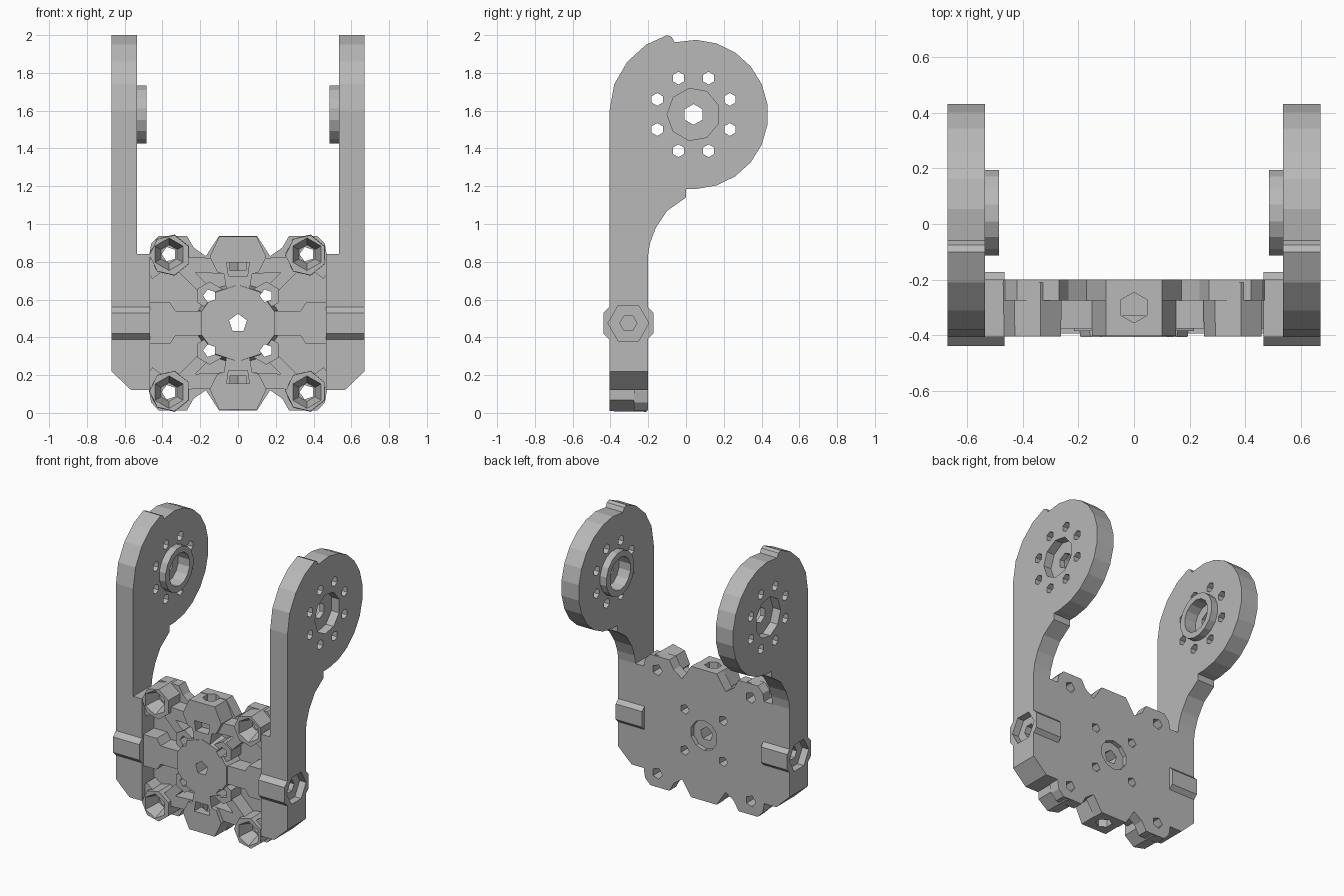
import bpy, bmesh
from math import sin, cos, pi, radians
from mathutils import Vector

if "Cube" in bpy.data.objects:
    bpy.data.objects.remove(bpy.data.objects["Cube"], do_unlink=True)

grey = bpy.data.materials.new("plain grey")
grey.use_nodes = True
tone = (0.48, 0.48, 0.48, 1)
grey.diffuse_color = tone
grey.node_tree.nodes["Principled BSDF"].inputs["Base Color"].default_value = tone

FRONT, BACK, MID = -0.405, -0.2, 0.475
FLOOR = -0.275
AXIS = {"x": lambda u, v, w: (w, u, v),
        "y": lambda u, v, w: (u, w, v),
        "z": lambda u, v, w: (u, v, w)}


def ngon(cu, cv, r, n, turn=0.5):
    """Regular polygon points around a centre."""
    return [(cu + r * cos(2 * pi * (i + turn) / n),
             cv + r * sin(2 * pi * (i + turn) / n)) for i in range(n)]


def prism(name, pts, axis, a, b, taper=1.0):
    """Extrude a profile along an axis from a to b, scaling the far end."""
    bm = bmesh.new()
    cu = sum(p[0] for p in pts) / len(pts)
    cv = sum(p[1] for p in pts) / len(pts)
    near = [bm.verts.new(AXIS[axis](u, v, a)) for u, v in pts]
    far = [bm.verts.new(AXIS[axis](cu + (u - cu) * taper, cv + (v - cv) * taper, b))
           for u, v in pts]
    bm.faces.new(near)
    bm.faces.new(far[::-1])
    for i in range(len(pts)):
        j = (i + 1) % len(pts)
        bm.faces.new((near[i], near[j], far[j], far[i]))
    bmesh.ops.recalc_face_normals(bm, faces=bm.faces)
    mesh = bpy.data.meshes.new(name)
    bm.to_mesh(mesh)
    bm.free()
    mesh.materials.append(grey)
    obj = bpy.data.objects.new(name, mesh)
    bpy.context.collection.objects.link(obj)
    return obj


def combine(obj, others, operation):
    """Apply booleans and remove the helper objects."""
    for other in others:
        mod = obj.modifiers.new("shape", "BOOLEAN")
        mod.operation, mod.object, mod.solver = operation, other, "EXACT"
    bpy.context.view_layer.update()
    evaluated = obj.evaluated_get(bpy.context.evaluated_depsgraph_get())
    mesh = bpy.data.meshes.new_from_object(evaluated)
    obj.modifiers.clear()
    obj.data = mesh
    for other in others:
        bpy.data.objects.remove(other, do_unlink=True)
    return obj


def web(name, p, q, half):
    """Straight rib between two points in the front plane."""
    p, q = Vector(p), Vector(q)
    d = (q - p).normalized() * half
    n = Vector((-d.y, d.x))
    pts = [p + n, p - n, q - n, q + n]
    return prism(name, [tuple(v) for v in pts], "y", FRONT + 0.03, BACK - 0.01)


# Side arm profile: straight back edge, top lip, round head, swept neck
CY, CZ, R = 0.04, 1.58, 0.395
arm_pts = [(FRONT, 0.84), (FRONT, 1.6), (-0.38, 1.74), (-0.31, 1.86), (-0.21, 1.95),
           (-0.1, 2.0), (-0.075, 1.99), (-0.06, 1.962)]
arm_pts += [(CY + R * cos(radians(t)), CZ + R * sin(radians(t)))
            for t in range(88, -96, -16)]
arm_pts += [(0.0, 1.185), (0.0, 1.14), (-0.1, 1.07), (-0.16, 0.98), (-0.19, 0.9), (BACK, 0.84)]

for s, side in ((1, "left"), (-1, "right")):
    # Arm with raised inner ring, outer recess and eight bolt holes
    arm = prism(side + "_arm", arm_pts, "x", s * 0.535, s * 0.67)
    combine(arm, [prism("ring", ngon(CY, CZ, 0.157, 16), "x", s * 0.485, s * 0.56)], "UNION")
    cuts = [prism("bore", ngon(CY, CZ, 0.055, 6), "x", s * 0.4, s * 0.8),
            prism("inner_recess", ngon(CY, CZ, 0.115, 14), "x", s * 0.4, s * 0.575),
            prism("outer_recess", ngon(CY, CZ, 0.14, 9), "x", s * 0.61, s * 0.8)]
    cuts += [prism("bolt", ngon(y, z, 0.034, 6), "x", s * 0.4, s * 0.8)
             for y, z in ngon(CY, CZ, 0.208, 8)]
    combine(arm, cuts, "DIFFERENCE")

    # Lower block with chamfered corner and cross bolt boss
    block = prism(side + "_block", [(s * x, z) for x, z in (
        (0.465, 0.12), (0.565, 0.12), (0.67, 0.22), (0.67, 0.84), (0.465, 0.84))],
        "y", FRONT, BACK)
    combine(block, [prism("boss", ngon(-0.305, MID, 0.143, 8), "x", s * 0.465, s * 0.67)],
            "UNION")
    combine(block, [prism("nut", ngon(-0.305, MID, 0.108, 6, 0), "x", s * 0.62, s * 0.8),
                    prism("bolt", ngon(-0.305, MID, 0.045, 6, 0), "x", s * 0.48, s * 0.8)],
            "DIFFERENCE")

# Scalloped back plate, from one quarter outline
quarter = [(0.47, 0.36), (0.46, 0.42), (0.42, 0.462), (0.27, 0.462),
           (0.235, 0.4), (0.17, 0.355), (0.1, 0.462)]
half = quarter + [(-x, h) for x, h in reversed(quarter)]
outline = [(x, MID + h) for x, h in half] + [(x, MID - h) for x, h in reversed(half)]
plate = prism("centre_plate", outline, "y", FLOOR, BACK)

# Raised hub, bridges, lobes and bosses on the plate
SIGNS = [(sx, sz) for sx in (1, -1) for sz in (1, -1)]
raised = [prism("hub", ngon(0, MID, 0.23, 10), "y", BACK - 0.01, FRONT, 0.88)]
for s in (1, -1):
    raised.append(prism("side_bridge", [(s * x, MID + h) for x, h in (
        (0.15, -0.065), (0.33, -0.065), (0.36, -0.11), (0.48, -0.11),
        (0.48, 0.11), (0.36, 0.11), (0.33, 0.065), (0.15, 0.065))],
        "y", FRONT + 0.012, BACK - 0.01))
    raised.append(prism("end_lobe", [(x, MID + s * h) for x, h in (
        (-0.06, 0.17), (0.06, 0.17), (0.075, 0.26), (0.11, 0.27), (0.15, 0.35),
        (0.1, 0.458), (-0.1, 0.458), (-0.15, 0.35), (-0.11, 0.27), (-0.075, 0.26))],
        "y", FRONT + 0.003, BACK - 0.01))
for sx, sz in SIGNS:
    corner = (sx * 0.36, MID + sz * 0.36)
    raised += [
        prism("corner_boss", ngon(*corner, 0.112, 7), "y", BACK - 0.01, FRONT + 0.001, 0.97),
        prism("inner_boss", ngon(sx * 0.15, MID + sz * 0.145, 0.075, 6), "y",
              BACK - 0.01, FRONT + 0.02),
        web("diagonal_web", (sx * 0.15, MID + sz * 0.15), corner, 0.03),
        web("edge_web", (sx * 0.05, MID + sz * 0.3), (sx * 0.35, MID + sz * 0.315), 0.04),
        web("side_web", corner, (sx * 0.48, MID + sz * 0.27), 0.045)]
combine(plate, raised, "UNION")

# Holes, countersinks and recesses
cuts = [prism("hub_bore", ngon(0, MID, 0.05, 5, 0.25), "y", -0.6, 0),
        prism("hub_recess", ngon(0, MID, 0.105, 10), "y", BACK - 0.03, 0)]
for s in (1, -1):
    cuts.append(prism("lobe_bore", ngon(0, -0.3, 0.055, 6), "z",
                      MID + s * 0.28, MID + s * 0.6))
    cuts.append(prism("lobe_slot", [(x, MID + s * h) for x, h in (
        (-0.05, 0.25), (0.05, 0.25), (0.06, 0.32), (-0.06, 0.32))],
        "y", -0.5, -0.33))
for sx, sz in SIGNS:
    x, z = sx * 0.365, MID + sz * 0.365
    cuts += [prism("corner_bore", ngon(x, z, 0.04, 5), "y", -0.6, 0),
             prism("corner_sink", ngon(x, z, 0.09, 6), "y", FRONT - 0.01, -0.3, 0.55),
             prism("inner_bore", ngon(sx * 0.15, MID + sz * 0.145, 0.035, 5), "y", -0.6, 0)]
combine(plate, cuts, "DIFFERENCE")
